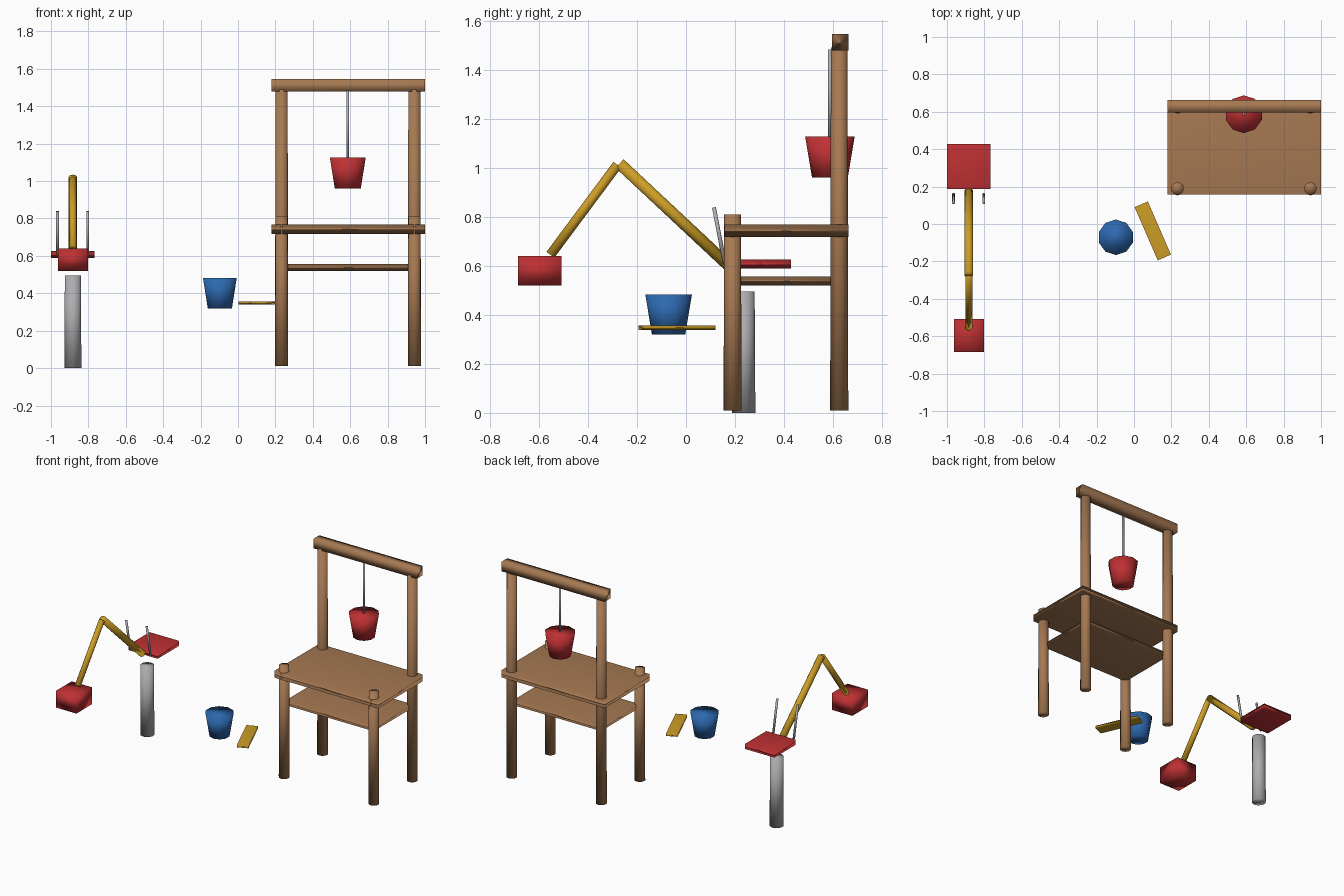
import bpy
from mathutils import Vector

old = bpy.data.objects.get("Cube")
if old:
    bpy.data.objects.remove(old, do_unlink=True)


def material(name, rgb):
    m = bpy.data.materials.new(name)
    m.use_nodes = True
    m.diffuse_color = (*rgb, 1)
    m.node_tree.nodes["Principled BSDF"].inputs["Base Color"].default_value = (*rgb, 1)
    return m


WOOD = material("brown wood", (0.38, 0.19, 0.085))
RED = material("red", (0.52, 0.03, 0.033))
BLUE = material("blue", (0.026, 0.14, 0.43))
YELLOW = material("yellow", (0.61, 0.34, 0.02))
METAL = material("grey metal", (0.42, 0.42, 0.44))


def finish(name, mat):
    ob = bpy.context.object
    ob.name = ob.data.name = name
    ob.data.materials.append(mat)
    bpy.ops.object.shade_smooth()
    return ob


def block(name, low, high, mat, turn=0):
    """Box between two opposite corners, turned about its own upright axis."""
    low, high = Vector(low), Vector(high)
    bpy.ops.mesh.primitive_cube_add(size=1, location=(low + high) / 2, rotation=(0, 0, turn))
    bpy.context.object.scale = high - low
    return finish(name, mat)


def rod(name, start, end, r_start, mat, r_end=None, sides=10):
    """Round bar or tapered bar between two points."""
    start, end = Vector(start), Vector(end)
    axis = end - start
    bpy.ops.mesh.primitive_cone_add(
        vertices=sides, radius1=r_start, radius2=r_end or r_start,
        depth=axis.length, location=(start + end) / 2)
    ob = bpy.context.object
    ob.rotation_mode = 'QUATERNION'
    if axis.x or axis.y:
        ob.rotation_quaternion = axis.to_track_quat('Z', 'Y')
    return finish(name, mat)


# Wooden stand: four posts, table top, shelf and top rail
for side, x in (("right", 0.233), ("left", 0.943)):
    rod(f"front_{side}_post", (x, 0.19, 0.01), (x, 0.19, 0.81), 0.037, WOOD, 0.034)
    rod(f"back_{side}_post", (x, 0.625, 0.01), (x, 0.625, 1.49), 0.037, WOOD, 0.034)
block("table_top", (0.18, 0.157, 0.718), (1.0, 0.662, 0.768), WOOD)
block("lower_shelf", (0.24, 0.2, 0.52), (0.935, 0.62, 0.556), WOOD)
block("top_rail", (0.18, 0.595, 1.478), (1.0, 0.662, 1.545), WOOD)

# Hanging bucket
rod("hanging_cord", (0.587, 0.587, 1.12), (0.587, 0.587, 1.483), 0.008, METAL)
rod("hanging_bucket", (0.587, 0.587, 0.96), (0.587, 0.587, 1.127), 0.073, RED, 0.101)

# Loose bucket and plank
rod("loose_bucket", (-0.097, -0.071, 0.32), (-0.097, -0.071, 0.483), 0.068, BLUE, 0.095)
block("loose_plank", (0.062, -0.192, 0.339), (0.139, 0.118, 0.357), YELLOW, 0.41)

# Pillar carrying a seat plate with two levers
X = -0.883
rod("pillar", (X, 0.235, 0), (X, 0.235, 0.495), 0.048, METAL, 0.045)
block("seat_plate", (-1.0, 0.188, 0.588), (-0.768, 0.428, 0.625), RED)
for side, x in (("right", -0.965), ("left", -0.803)):
    rod(f"{side}_lever", (x, 0.158, 0.61), (x, 0.114, 0.838), 0.008, METAL)

# Folding arm with a square bucket at its tip
rod("main_boom", (X, 0.175, 0.6), (X, -0.271, 1.017), 0.024, YELLOW)
rod("fore_arm", (X, -0.28, 1.012), (X, -0.553, 0.645), 0.02, YELLOW)
block("square_bucket", (-0.963, -0.685, 0.52), (-0.801, -0.507, 0.64), RED)
